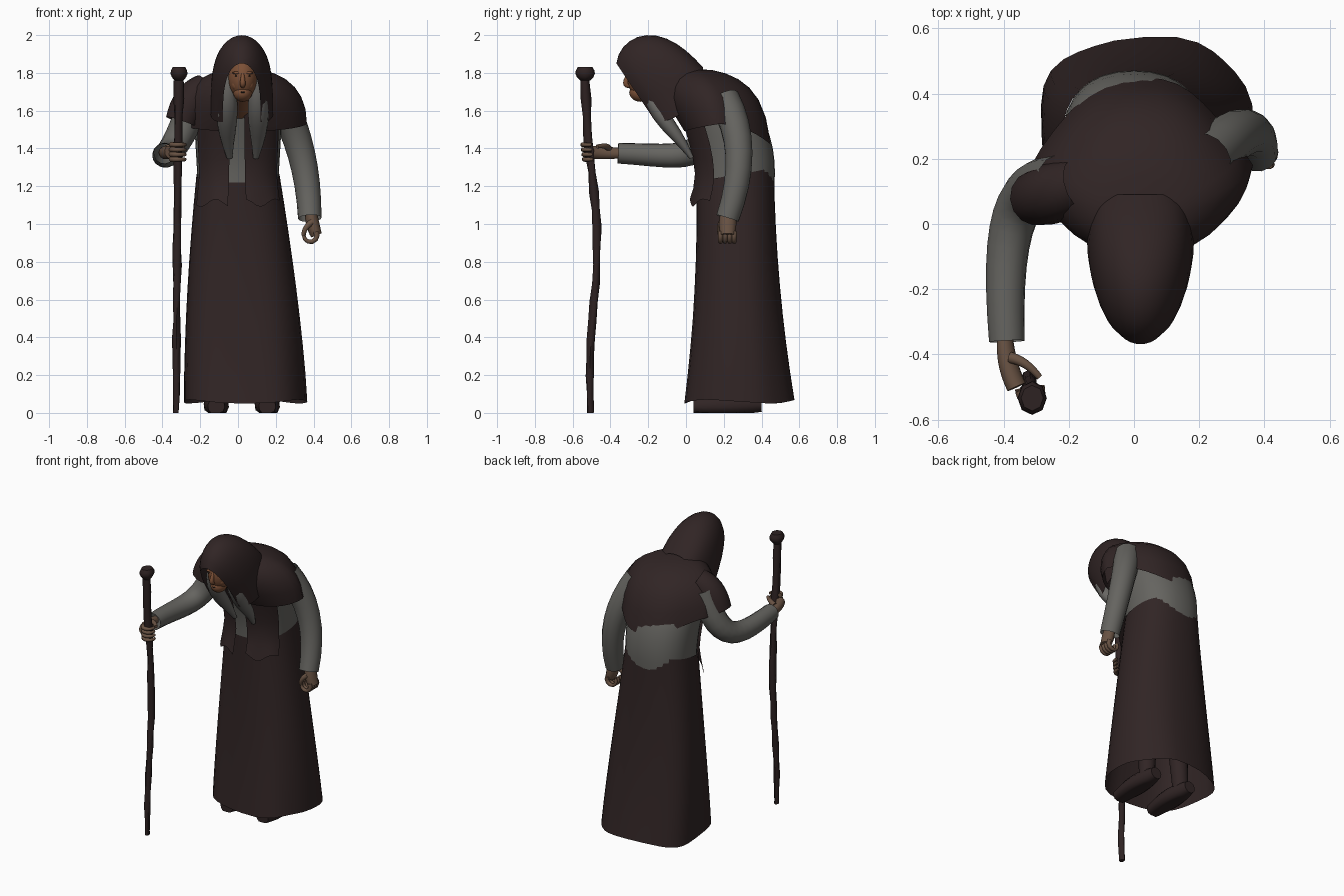
import bpy, bmesh, random
from math import sin, cos, pi, copysign, radians
from mathutils import Vector

random.seed(4)
default_cube = bpy.data.objects.get("Cube")
if default_cube:
    bpy.data.objects.remove(default_cube)


def material(name, red, green, blue):
    mat = bpy.data.materials.new(name)
    mat.use_nodes = True
    mat.diffuse_color = (red, green, blue, 1)
    shader = mat.node_tree.nodes["Principled BSDF"]
    shader.inputs["Base Color"].default_value = mat.diffuse_color
    shader.inputs["Roughness"].default_value = .9
    return mat


CLOTH = material("dark_brown_cloth", .03, .018, .018)
LINEN = material("grey_linen", .13, .127, .116)
HAIR = material("grey_hair", .15, .145, .135)
FACE = material("tanned_face", .2, .08, .037)
HAND = material("weathered_hand", .14, .085, .056)
WOOD = material("dark_wood", .027, .016, .016)
LEATHER = material("shoe_leather", .03, .018, .018)
EYE = material("dark_eye", .02, .015, .012)


def smooth(ob):
    for other in bpy.context.selected_objects:
        other.select_set(False)
    ob.select_set(True)
    bpy.context.view_layer.objects.active = ob
    bpy.ops.object.shade_smooth_by_angle(angle=radians(60))
    return ob


def skin(name, rows, mat, closed=True, caps=False, gap=()):
    """Join equal-length rows of points into one surface, leaving gap columns open."""
    bm = bmesh.new()
    grid = [[bm.verts.new(point) for point in row] for row in rows]
    count = len(grid[0])
    columns = [i for i in range(count if closed else count - 1) if i not in gap]
    for low, high in zip(grid, grid[1:]):
        for i in columns:
            j = (i + 1) % count
            bm.faces.new((low[i], low[j], high[j], high[i]))
    if caps:
        bm.faces.new(grid[0])
        bm.faces.new(grid[-1])
    bmesh.ops.recalc_face_normals(bm, faces=bm.faces)
    mesh = bpy.data.meshes.new(name)
    bm.to_mesh(mesh)
    bm.free()
    mesh.materials.append(mat)
    ob = bpy.data.objects.new(name, mesh)
    bpy.context.collection.objects.link(ob)
    return smooth(ob)


def steps(count, first=0, last=1):
    return [first + (last - first) * i / (count - 1) for i in range(count)]


def mix(first, last, t):
    return first + (last - first) * t


def curve(*controls, count=9):
    """Points along a smooth curve steered by a few control points."""
    path = []
    for t in steps(count):
        points = [Vector(c) for c in controls]
        while len(points) > 1:
            points = [a.lerp(b, t) for a, b in zip(points, points[1:])]
        path.append(points[0])
    return path


def oval(x, y, z, width, depth, angles, square=1):
    """Horizontal oval; square below one makes it boxier."""
    def bend(value):
        return copysign(abs(value) ** square, value)
    return [Vector((x + width * bend(cos(a)), y + depth * bend(sin(a)), z)) for a in angles]


def tube(name, path, radius, mat, sides=12, flat=1, caps=True):
    """Tube along a path; radius is a function of the distance from zero to one."""
    rows = []
    side = Vector((1, 0, .4))
    for i, (t, point) in enumerate(zip(steps(len(path)), path)):
        ahead = path[min(i + 1, len(path) - 1)] - path[max(i - 1, 0)]
        ahead.normalize()
        side = (side - ahead * side.dot(ahead)).normalized()
        across = ahead.cross(side) * flat
        rows.append([point + radius(t) * (side * cos(a) + across * sin(a))
                     for a in steps(sides + 1, 0, 2 * pi)[:-1]])
    return skin(name, rows, mat, caps=caps)


def taper(first, last, bulge=0):
    return lambda t: mix(first, last, t) + bulge * sin(pi * t)


def ball(name, place, size, mat):
    bpy.ops.mesh.primitive_uv_sphere_add(segments=20, ring_count=12, location=place)
    ob = bpy.context.object
    ob.name = name
    ob.scale = size
    ob.data.materials.append(mat)
    smooth(ob)


AROUND = steps(33, 0, 2 * pi)[:-1]
SIDES = (("left", 1), ("right", -1))

# Long skirt with soft folds, flaring to the hem, its waist higher at the back
rows = []
for t in steps(9):
    fold = [1 + .025 * (1 - t) * sin(5 * a + 1) for a in AROUND]
    centre = Vector((.035 * (1 - t), mix(.28, .26, t), mix(.06, 1.26, t)))
    row = oval(*centre, mix(.325, .22, t ** 1.5), .205 + .085 * (1 - t) ** 2, AROUND,
               square=mix(.75, .85, t))
    for point, a, swell in zip(row, AROUND, fold):
        point.xy = centre.xy + (point.xy - centre.xy) * swell
        point.z += .04 * sin(a) * t ** 4 - .01 * sin(3 * a) * (1 - t)
    rows.append(row)
skin("skirt", rows, CLOTH)


def torso_ring(t, extra, angles):
    """Section of the bent torso, from the waist up to the neck."""
    y = .265 * (1 - t) ** 2 + .56 * t * (1 - t) + .06 * t * t
    return oval(0, y, mix(1.2, 1.79, t), .212 + .035 * t - .15 * t ** 8 + extra,
                .202 + .03 * t - .15 * t ** 5 + extra, angles, mix(.85, 1, t))


skin("robe_torso", [torso_ring(t, 0, AROUND) for t in steps(10)], LINEN, caps=True)

# Open vest: two front panels with flared tails
for name, first, last in (("left", .12 - pi / 2, -.5), ("right", .5 - pi, -.16 - pi / 2)):
    angles = steps(10, first, last)
    rows = [torso_ring(t, .014 + .1 * max(.1 - t, 0), angles) for t in steps(9, -.15, .9)]
    for point in rows[0]:
        point.z += .02 * sin(40 * point.x)
    skin("vest_" + name, rows, CLOTH, closed=False)

# Shoulder cape, open at the throat and pointed at the back
rows = []
for t in steps(8):
    spread = sin(t * pi / 2)
    row = oval(.025, .03 + .15 * t, 1.82 - .29 * t * t, .04 + .3 * spread, .04 + .23 * spread, AROUND)
    for point, a in zip(row, AROUND):
        back, front = max(sin(a), 0), max(-sin(a), 0)
        point.x *= 1 - (.4 * back * t + .1 * front) * abs(cos(a))
        point.y += .08 * front ** 2 * t ** 6
        point.z -= (.11 * back ** 2 + .04 * front) * t ** 6
    rows.append(row)
skin("shoulder_cape", rows, CLOTH, gap=(23, 24))

# Hood: arches running from the face opening to the nape
rows = []
for t in steps(12):
    turn = mix(.12, pi, t)
    crown = Vector((.02, -.2 - .17 * cos(turn) + .12 * t ** 4, 1.83 + .17 * sin(turn)))
    base = Vector((.02, mix(-.16, .1, t), 1.54 + .16 * t * t))
    width = .1 + .055 * abs(sin(pi * t)) ** .7 + .02 * t
    rows.append([base.lerp(crown, abs(sin(a)) ** .6) + Vector((width * cos(a), 0, 0))
                 for a in steps(21, 0, pi)])
skin("hood", rows, CLOTH, closed=False)

# Head and face
MIDDLE = .025
ball("head", (MIDDLE, -.215, 1.775), (.078, .097, .115), FACE)
ball("jaw", (MIDDLE, -.24, 1.695), (.05, .06, .048), FACE)
tube("neck", curve((MIDDLE, -.17, 1.72), (0, 0, 1.6), (0, .1, 1.6)), taper(.06, .07), FACE)
tube("nose", curve((MIDDLE, -.3, 1.8), (MIDDLE, -.34, 1.73), (MIDDLE, -.295, 1.73)),
     taper(.007, .01, .006), FACE)
tube("mouth", curve((MIDDLE - .025, -.28, 1.695), (MIDDLE, -.315, 1.7), (MIDDLE + .025, -.28, 1.695)),
     taper(.002, .002, .002), EYE)
for side, s in SIDES:
    ball("eye_" + side, (MIDDLE + s * .03, -.295, 1.784), (.012, .008, .005), EYE)
    ball("brow_" + side, (MIDDLE + s * .03, -.293, 1.8), (.026, .014, .008), FACE)
    ball("cheek_" + side, (MIDDLE + s * .034, -.262, 1.74), (.026, .027, .034), FACE)
    # Long flattened lock of hair
    x = MIDDLE + s * .08
    tube("hair_" + side, curve((x - s * .015, -.22, 1.86), (x, -.23, 1.62), (x + s * .015, -.08, 1.54),
                               (x - s * .01, .03, 1.35)),
         taper(.014, .015, .04), HAIR, flat=.8)

# Sleeves with open cuffs, and a short cape sleeve on the raised arm
tube("sleeve_left", curve((.22, .2, 1.66), (.37, .35, 1.4), (.38, .22, 1.03)),
     taper(.085, .062), LINEN, sides=14, caps=False)
tube("sleeve_right", curve((-.22, .13, 1.67), (-.36, .14, 1.3), (-.41, 0, 1.36), (-.39, -.36, 1.375),
                           count=13),
     taper(.085, .055), LINEN, sides=14, caps=False)
tube("cape_sleeve_right", curve((-.17, .12, 1.72), (-.26, .09, 1.67), (-.3, .08, 1.54)),
     taper(.08, .085, .01), CLOTH, sides=14, caps=False)


def staff_point(z):
    """Centre of the wavering staff at a height."""
    return Vector((.01 * z - .33, .02 * cos(4.5 * z - 4) - .49 - .001 * z ** 6, z))


# Gnarled staff with a knob
path = [staff_point(z) for z in steps(19, 0, 1.76)]
tube("staff", path, lambda t: .013 + .007 * t + random.uniform(0, .01), WOOD, sides=8)
top = path[-1]
tube("staff_knob", [top + Vector((0, 0, z)) for z in steps(5, 0, .07)],
     taper(.024, .034, .016), WOOD, sides=8, flat=1.15)


def finger(name, centre, forward, first, last):
    """Finger curled round a centre, in the plane of x and the forward direction."""
    path = [centre + .035 * (Vector((cos(a), 0, 0)) + Vector(forward) * sin(a))
            for a in steps(8, first, last)]
    tube(name, path, taper(.015, .009), HAND, sides=8)


# Hands: the left loosely closed, the right gripping the staff
tube("left_palm", curve((.38, .225, 1.1), (.39, .22, 1), (.415, .22, .94)),
     taper(.028, .03, .006), HAND, flat=1.3)
tube("right_palm", curve((-.395, -.32, 1.375), (-.4, -.42, 1.375), (-.36, -.5, 1.38)),
     taper(.021, .03, .003), HAND, flat=1.2)
for i in range(4):
    finger(f"left_finger_{i + 1}", Vector((.383, .183 + .024 * i, .94)), (0, 0, 1), .6, -1.2 * pi)
    finger(f"right_finger_{i + 1}", staff_point(1.342 + .026 * i), (0, 1, 0), pi, 2.1 * pi)
tube("left_thumb", curve((.39, .19, 1.01), (.35, .17, .98), (.345, .18, .94)),
     taper(.018, .01), HAND)
tube("right_thumb", curve((-.38, -.41, 1.4), (-.33, -.42, 1.42), (-.29, -.47, 1.41)),
     taper(.018, .01), HAND)

# Shoes with flat soles, and the legs above them
for side, s in SIDES:
    x = .02 + s * .135
    shoe = tube("shoe_" + side, curve((x, .04, .035), (x, .4, .045)), taper(.045, .04, .025), LEATHER)
    for vertex in shoe.data.vertices:
        vertex.co.z = max(vertex.co.z, 0)
    tube("leg_" + side, curve((x, .31, .06), (x * .8, .27, .8)), taper(.05, .08), LEATHER)
